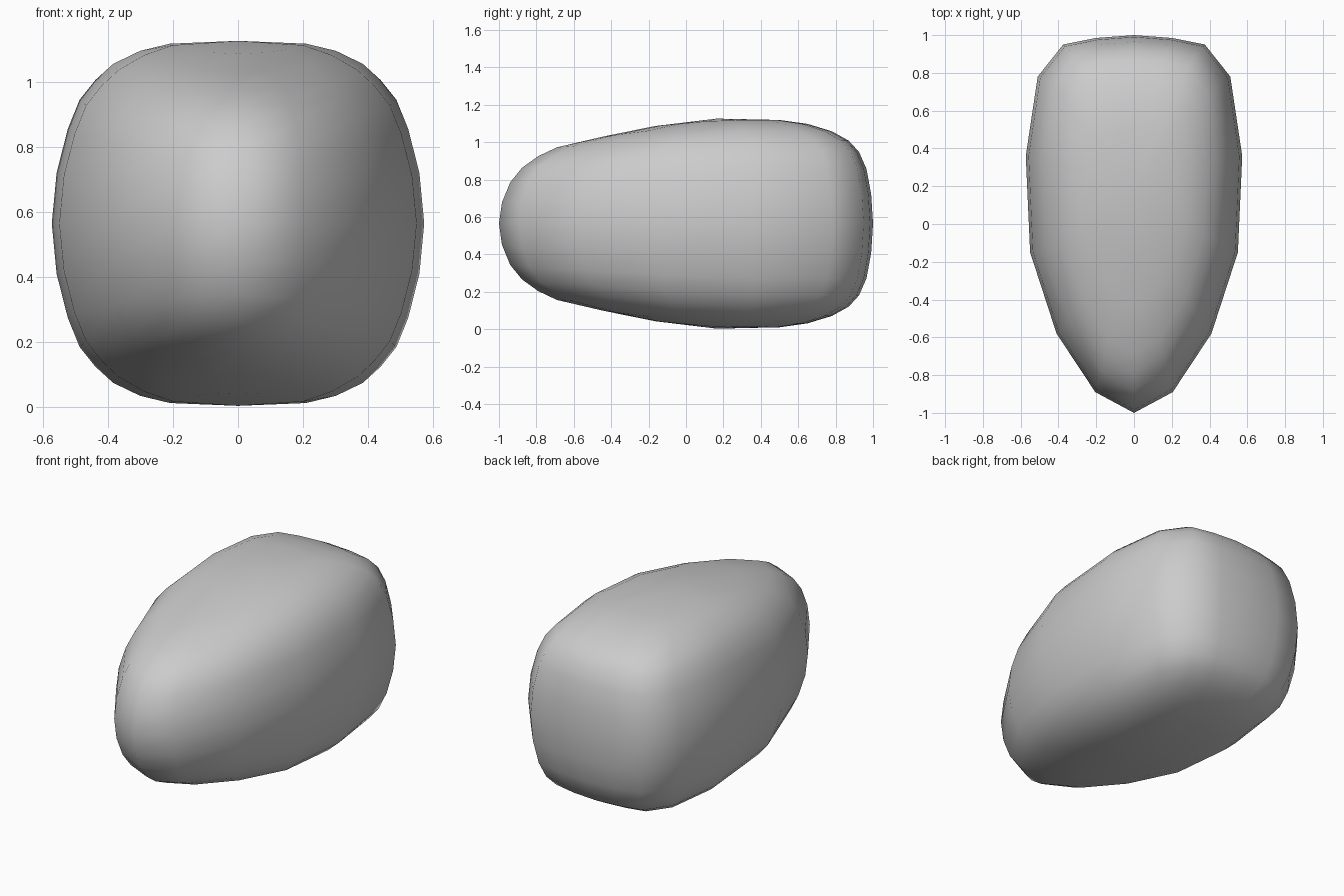
import bpy, bmesh

if "Cube" in bpy.data.objects:
    bpy.data.objects.remove(bpy.data.objects["Cube"])

# Half outline at the widest level, nose (-y) to back (+y)
OUTLINE = [(0, -1), (.205, -.89), (.41, -.58), (.55, -.15), (.573, .36),
           (.51, .78), (.375, .95), (.2, .985), (0, 1)]
# Rings from the middle upward: width scale, nose y, back y, height offset
RINGS = [(1, -1, 1, 0), (.974, -.984, .99, .155), (.914, -.94, .965, .29),
         (.85, -.877, .925, .38), (.766, -.79, .87, .44), (.67, -.69, .78, .49),
         (.525, -.444, .65, .53), (.365, -.166, .5, .552)]
# Height taper toward the nose
TAPER = [(-1, .72), (-.94, .76), (-.79, .82), (-.594, .845), (-.444, .878),
         (-.166, .945), (.16, 1), (1, 1.01)]
MID = .5645


def taper(y):
    for (y0, t0), (y1, t1) in zip(TAPER, TAPER[1:]):
        if y <= y1:
            return t0 + (t1 - t0) * (y - y0) / (y1 - y0)
    return TAPER[-1][1]


# Full closed outline: right side, then mirrored left side
loop = OUTLINE + [(-x, y) for x, y in OUTLINE[-2:0:-1]]
levels = [(r, -1) for r in RINGS[:0:-1]] + [(r, 1) for r in RINGS]

bm = bmesh.new()
rows = []
for (s, nose, back, h), sign in levels:
    row = []
    for x, y in loop:
        yy = (nose + back) / 2 + y * (back - nose) / 2
        row.append(bm.verts.new((x * s, yy, MID + sign * h * taper(yy))))
    rows.append(row)
bottom = bm.verts.new((0, .165, 0.003))
top = bm.verts.new((0, .165, 1.126))
n = len(loop)
for i in range(n):
    j = (i + 1) % n
    for a, b in zip(rows, rows[1:]):
        bm.faces.new((a[i], a[j], b[j], b[i]))
    bm.faces.new((bottom, rows[0][j], rows[0][i]))
    bm.faces.new((top, rows[-1][i], rows[-1][j]))
bmesh.ops.recalc_face_normals(bm, faces=bm.faces)

# Smooth rounded body
for f in bm.faces:
    f.smooth = True
mesh = bpy.data.meshes.new("rounded_body")
bm.to_mesh(mesh)
bm.free()
body = bpy.data.objects.new("rounded_body", mesh)
bpy.context.collection.objects.link(body)
